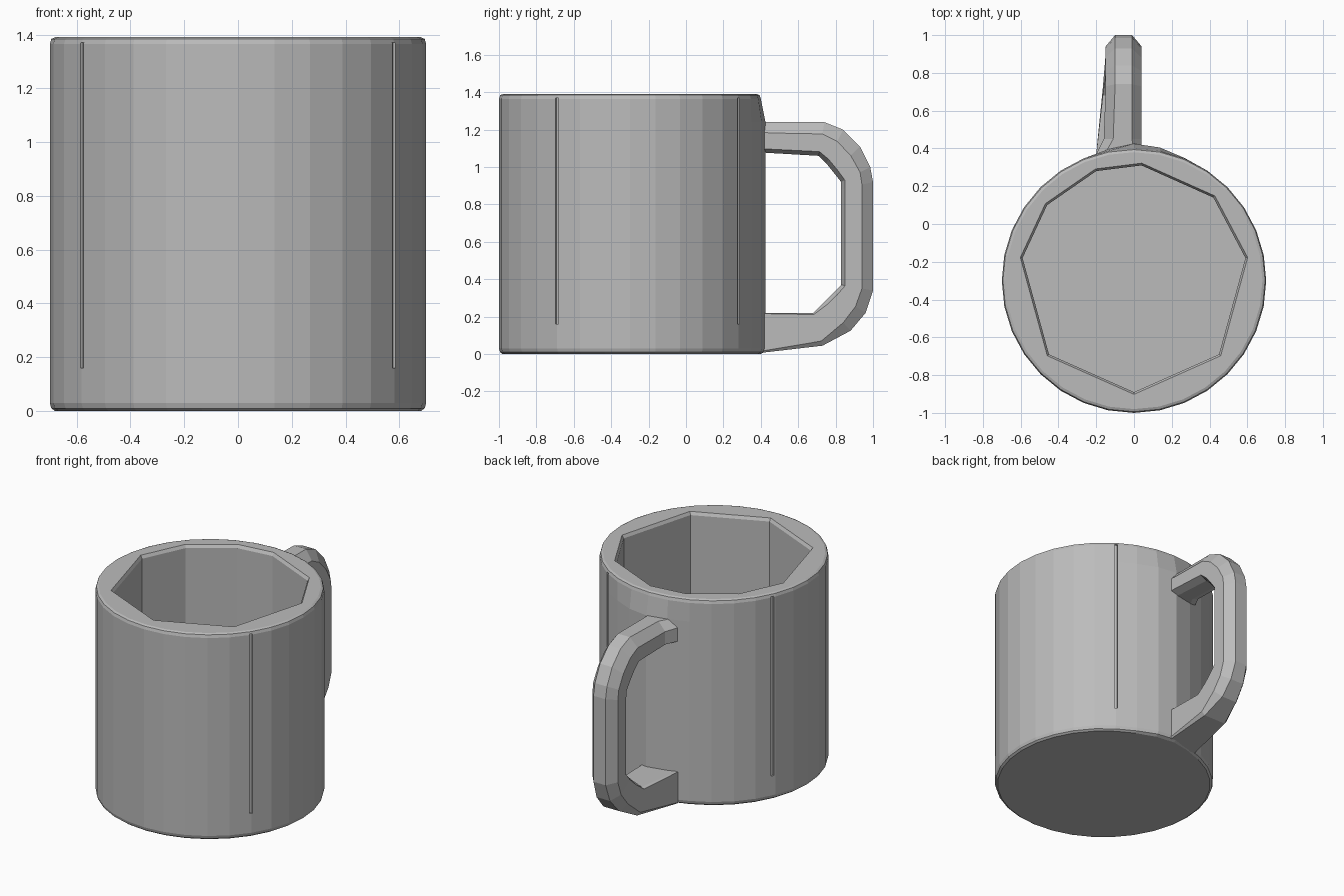
import bpy, bmesh
from math import sin, cos, pi, atan2

if "Cube" in bpy.data.objects:
    bpy.data.objects.remove(bpy.data.objects["Cube"])

GREY = (0.5, 0.5, 0.5, 1)
clay = bpy.data.materials.new("plain_grey")
clay.use_nodes = True
clay.diffuse_color = GREY
clay.node_tree.nodes["Principled BSDF"].inputs["Base Color"].default_value = GREY

CY, R, H = -0.3, 0.7, 1.39   # cup centre in y, radius, height
FLOOR = 0.16


def loft(name, rings):
    """Closed solid skinned through rings of equal point count."""
    bm = bmesh.new()
    loops = [[bm.verts.new(p) for p in ring] for ring in rings]
    n = len(loops[0])
    for a, b in zip(loops, loops[1:]):
        for i in range(n):
            j = (i + 1) % n
            bm.faces.new((a[i], a[j], b[j], b[i]))
    bm.faces.new(loops[0][::-1])
    bm.faces.new(loops[-1])
    bmesh.ops.recalc_face_normals(bm, faces=bm.faces[:])
    mesh = bpy.data.meshes.new(name)
    bm.to_mesh(mesh)
    bm.free()
    mesh.materials.append(clay)
    obj = bpy.data.objects.new(name, mesh)
    bpy.context.collection.objects.link(obj)
    return obj


def carve(target, cutter):
    """Subtract the cutter, then discard it."""
    mod = target.modifiers.new("carve", "BOOLEAN")
    mod.operation, mod.solver, mod.object = "DIFFERENCE", "EXACT", cutter
    cutter.hide_render = True
    bpy.context.view_layer.objects.active = target
    bpy.ops.object.modifier_apply(modifier=mod.name)
    bpy.data.objects.remove(cutter)


# Cup body: faceted cylinder with softened rims and a slight swell at the handle
def cup_ring(z, r, swell):
    ring = []
    for i in range(32):
        a = 2 * pi * i / 32
        x, y = r * cos(a), r * sin(a)
        if y > 0:
            y += swell * max(0, 1 - abs(x - 0.04) / 0.25)
        ring.append((x, CY + y, z))
    return ring


cup = loft("cup_body", [
    cup_ring(0, R - 0.02, 0.02), cup_ring(0.01, R - 0.006, 0.03),
    cup_ring(0.03, R, 0.03), cup_ring(1.24, R, 0.03),
    cup_ring(H - 0.025, R, 0), cup_ring(H - 0.006, R - 0.006, 0),
    cup_ring(H, R - 0.02, 0)])

# Cavity: uneven polygon with a chamfered lip
outline = [(0.04, 0.31), (-0.2, 0.28), (-0.46, 0.1), (-0.59, -0.18),
           (-0.45, -0.69), (0, -0.89), (0.45, -0.69), (0.59, -0.18), (0.42, 0.14)]


def cavity_ring(z, s):
    return [(x * s, CY + (y - CY) * s, z) for x, y in outline]


carve(cup, loft("cavity_cutter", [
    cavity_ring(FLOOR, 1), cavity_ring(H - 0.02, 1),
    cavity_ring(H, 1.02), cavity_ring(H + 0.1, 1.02)]))

# Thin upright grooves in the wall
for gx, gy in [(0.58, -0.69), (-0.58, -0.69), (-0.64, -0.01), (0.39, 0.285)]:
    a = atan2(gy - CY, gx)
    dx, dy = cos(a), sin(a)

    def slit(z):
        return [(dx * r - dy * w, CY + dy * r + dx * w, z)
                for r, w in ((0.688, -0.01), (0.72, -0.01), (0.72, 0.01), (0.688, 0.01))]
    carve(cup, loft("groove_cutter", [slit(FLOOR), slit(H - 0.02)]))

# Handle: (outer y, z), (inner y, z), left edge x, chamfer width
sections = [
    ((0.37, 1.24), (0.37, 1.08), -0.2, 0.045),
    ((0.45, 1.24), (0.45, 1.075), -0.16, 0.05),
    ((0.74, 1.24), (0.71, 1.06), -0.15, 0.05),
    ((0.84, 1.20), (0.75, 1.02), -0.15, 0.05),
    ((0.93, 1.11), (0.79, 0.97), -0.15, 0.05),
    ((0.985, 1.0), (0.83, 0.92), -0.15, 0.05),
    ((1.0, 0.92), (0.83, 0.88), -0.15, 0.05),
    ((1.0, 0.34), (0.83, 0.37), -0.15, 0.05),
    ((0.96, 0.22), (0.79, 0.33), -0.15, 0.045),
    ((0.88, 0.125), (0.74, 0.28), -0.155, 0.04),
    ((0.73, 0.045), (0.68, 0.22), -0.165, 0.02),
    ((0.37, 0.003), (0.37, 0.22), -0.2, 0.005)]


def handle_ring(outer, inner, left, c):
    right = 0.04

    def at(x, t):
        return (x, outer[0] + (inner[0] - outer[0]) * t, outer[1] + (inner[1] - outer[1]) * t)
    t_out, t_in = 7 * c, 1 - 2.5 * c
    return [at(left + c, 0), at(right - c, 0), at(right, t_out), at(right, t_in),
            at(right - c, 1), at(left + c, 1), at(left, t_in), at(left, t_out)]


loft("handle", [handle_ring(*s) for s in sections])
